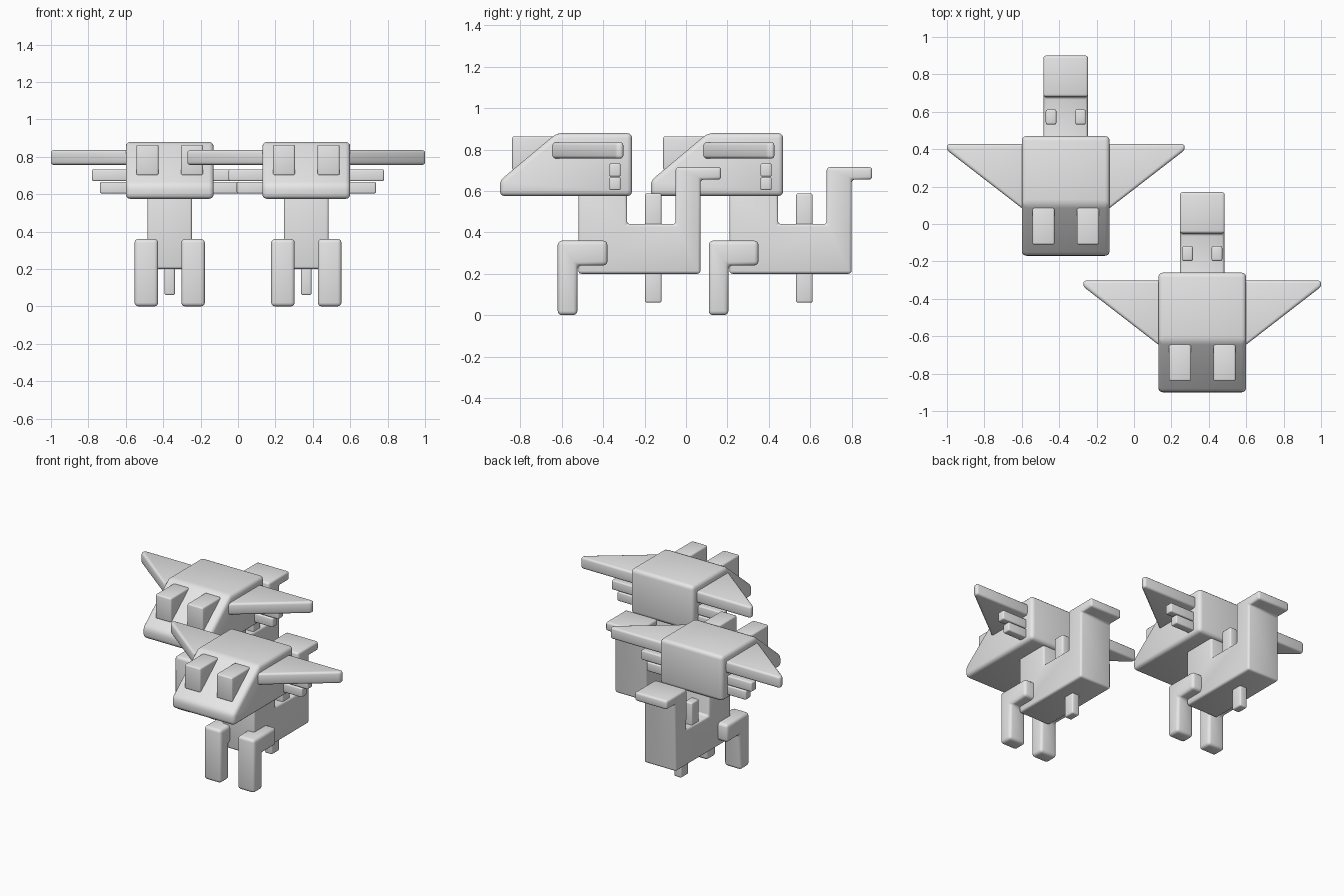
import bpy, bmesh, math

if "Cube" in bpy.data.objects:
    bpy.data.objects.remove(bpy.data.objects["Cube"])

grey = bpy.data.materials.new("plain grey")
grey.diffuse_color = (0.8, 0.8, 0.8, 1)
grey.use_nodes = True
grey.node_tree.nodes["Principled BSDF"].inputs["Base Color"].default_value = grey.diffuse_color


def prism(name, pts, axis, lo, hi, bevel, offset):
    """Extrude a profile along x (points are y,z) or z (points are x,y), with rounded edges."""
    bm = bmesh.new()
    rings = []
    for d in (lo, hi):
        rings.append([bm.verts.new((d, a, b) if axis == 'x' else (a, b, d)) for a, b in pts])
    n = len(pts)
    bm.faces.new(rings[0])
    bm.faces.new(rings[1])
    for i in range(n):
        j = (i + 1) % n
        bm.faces.new((rings[0][i], rings[0][j], rings[1][j], rings[1][i]))
    bmesh.ops.recalc_face_normals(bm, faces=bm.faces)
    bmesh.ops.bevel(bm, geom=list(bm.edges), offset=bevel, segments=3, profile=0.5,
                    affect='EDGES', clamp_overlap=True)
    bmesh.ops.recalc_face_normals(bm, faces=bm.faces)
    for f in bm.faces:
        f.smooth = True
    me = bpy.data.meshes.new(name)
    bm.to_mesh(me)
    bm.free()
    me.set_sharp_from_angle(angle=math.radians(40))
    me.materials.append(grey)
    ob = bpy.data.objects.new(name, me)
    ob.location = offset
    bpy.context.collection.objects.link(ob)
    return ob


def box(name, x, y, z, bevel, offset):
    pts = [(y[0], z[0]), (y[1], z[0]), (y[1], z[1]), (y[0], z[1])]
    return prism(name, pts, 'x', min(x), max(x), bevel, offset)


def creature(label, off):
    # head with sloping face
    head = [(-0.90, 0.575), (-0.26, 0.575), (-0.26, 0.88), (-0.625, 0.88), (-0.90, 0.65)]
    prism(label + "_head", head, 'x', -0.235, 0.235, 0.025, off)

    # body: neck, belly and raised tail in one outline
    body = [(-0.52, 0.20), (0.07, 0.20), (0.07, 0.655), (0.17, 0.655), (0.17, 0.715),
            (-0.05, 0.715), (-0.05, 0.44), (-0.285, 0.44), (-0.285, 0.62), (-0.52, 0.62)]
    prism(label + "_body", body, 'x', -0.12, 0.12, 0.014, off)

    # single spike under the belly
    box(label + "_belly_spike", (-0.028, 0.028), (-0.198, -0.118), (0.06, 0.25), 0.01, off)

    # bent leg outline
    leg = [(-0.62, 0.003), (-0.525, 0.003), (-0.525, 0.24), (-0.38, 0.24),
           (-0.38, 0.36), (-0.62, 0.36)]
    for s, side in ((-1, "left"), (1, "right")):
        p = f"{label}_{side}_"
        prism(p + "leg", [(y, z - 0.003 if z < 0.1 else z) for y, z in leg], 'x',
              min(s * 0.062, s * 0.188), max(s * 0.062, s * 0.188), 0.02, off)
        # eyes, back spikes
        box(p + "eye", (s * 0.06, s * 0.178), (-0.84, -0.64), (0.70, 0.864), 0.01, off)
        box(p + "back_spike", (s * 0.05, s * 0.107), (-0.198, -0.118), (0.40, 0.588), 0.01, off)
        # triangular ear and the two whisker bars below it
        ear = [(s * 0.20, -0.672), (s * 0.636, -0.335), (s * 0.636, -0.303), (s * 0.20, -0.303)]
        prism(p + "ear", ear, 'z', 0.757, 0.835, 0.014, off)
        box(p + "upper_whisker", (s * 0.18, s * 0.415), (-0.37, -0.316), (0.67, 0.733), 0.008, off)
        box(p + "lower_whisker", (s * 0.18, s * 0.372), (-0.37, -0.316), (0.604, 0.666), 0.008, off)


# two identical creatures, one behind the other
creature("front_creature", (0.365, 0, 0))
creature("back_creature", (-0.365, 0.73, 0))
